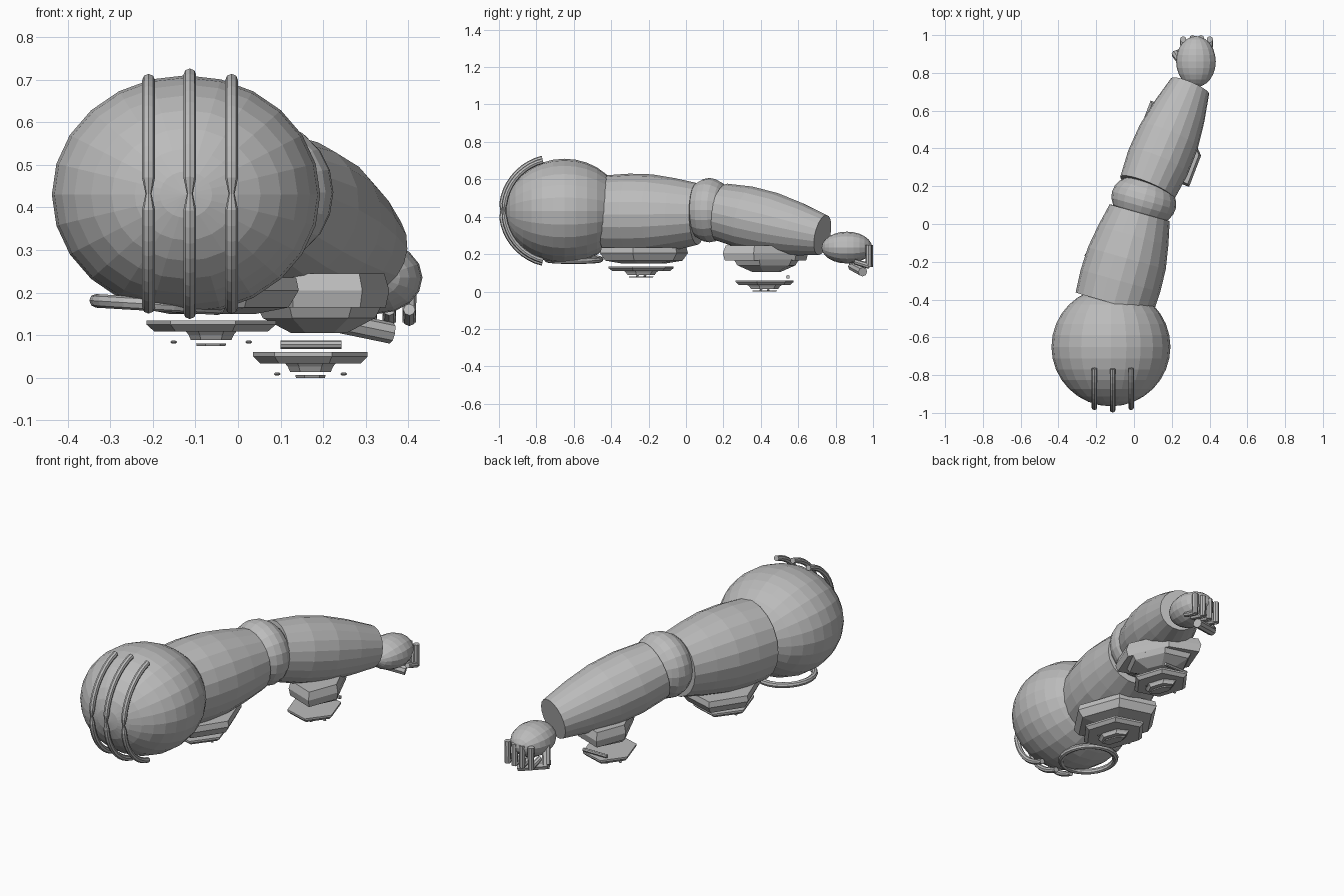
import bpy, bmesh, math
from mathutils import Vector, Matrix

if "Cube" in bpy.data.objects:
    bpy.data.objects.remove(bpy.data.objects["Cube"])

grey = bpy.data.materials.new("plain_grey")
grey.diffuse_color = (0.5, 0.5, 0.5, 1)
grey.use_nodes = True
grey.node_tree.nodes["Principled BSDF"].inputs["Base Color"].default_value = grey.diffuse_color


def finish(name, bm):
    bmesh.ops.recalc_face_normals(bm, faces=bm.faces)
    me = bpy.data.meshes.new(name)
    bm.to_mesh(me)
    bm.free()
    me.materials.append(grey)
    ob = bpy.data.objects.new(name, me)
    bpy.context.collection.objects.link(ob)
    return ob


def skin(name, rings, closed=False):
    """Bridge a list of point rings, capping both ends unless closed."""
    bm = bmesh.new()
    vs = [[bm.verts.new(p) for p in r] for r in rings]
    n = len(vs[0])
    pairs = list(zip(vs, vs[1:])) + ([(vs[-1], vs[0])] if closed else [])
    for a, b in pairs:
        for i in range(n):
            j = (i + 1) % n
            bm.faces.new((a[i], a[j], b[j], b[i]))
    if not closed:
        bm.faces.new(vs[0])
        bm.faces.new(vs[-1])
    return finish(name, bm)


def barrel(name, p0, p1, radii, n=20):
    """Round limb between two points; radii are spread evenly along it."""
    p0, p1 = Vector(p0), Vector(p1)
    rot = (p1 - p0).to_track_quat('Z', 'Y')
    rings = []
    for k, r in enumerate(radii):
        c = p0.lerp(p1, k / (len(radii) - 1))
        rings.append([c + rot @ Vector((r * math.cos(math.tau * i / n),
                                        r * math.sin(math.tau * i / n), 0)) for i in range(n)])
    return skin(name, rings)


def ball(name, c, scale, axis=(0, 1, 0), u=24, v=16):
    """Ellipsoid with its pole on the given axis; last scale value is along it."""
    bm = bmesh.new()
    rot = Vector(axis).to_track_quat('Z', 'Y').to_matrix().to_4x4()
    bmesh.ops.create_uvsphere(bm, u_segments=u, v_segments=v, radius=1,
                              matrix=Matrix.Translation(c) @ rot @ Matrix.Diagonal((*scale, 1)))
    return finish(name, bm)


def hex_plate(name, c, rx, ry, layers, turn):
    """Six-sided plate; layers are (z, scale)."""
    rot = Matrix.Rotation(math.radians(turn), 3, 'Z')
    rings = []
    for z, s in layers:
        ring = []
        for i in range(6):
            a = math.tau * i / 6 + math.pi / 2
            p = rot @ Vector((rx * s * math.cos(a) / 0.866, ry * s * math.sin(a), 0))
            ring.append((c[0] + p.x, c[1] + p.y, z))
        rings.append(ring)
    return skin(name, rings)


# Limb segments and joints
ball("shoulder", (-0.122, -0.65, 0.43), (0.315, 0.28, 0.315))
arm_dir = (0.27, 0.96, 0)
barrel("upper_arm", (-0.105, -0.42, 0.41), (0.03, 0.06, 0.415),
       [0.212, 0.219, 0.214, 0.193, 0.165])
ball("elbow", (0.052, 0.125, 0.435), (0.175, 0.172, 0.13), arm_dir, 20, 12)
barrel("forearm", (0.07, 0.19, 0.425), (0.297, 0.73, 0.302),
       [0.155, 0.17, 0.166, 0.143, 0.109])
ball("palm", (0.328, 0.86, 0.235), (0.105, 0.085, 0.135), (0, 1, 0), 16, 12)

# Fingers hang from the palm and curl back underneath
for i, x in enumerate((0.26, 0.31, 0.355, 0.402)):
    y = 0.977 if i in (0, 3) else 0.983
    barrel(f"finger_{i}", (x, y, 0.25), (x, y, 0.13), [0.017, 0.016], 8)
    barrel(f"fingertip_{i}", (x, y, 0.137), (x, 0.90, 0.16), [0.016, 0.014], 8)
barrel("thumb", (0.215, 0.89, 0.135), (0.36, 0.945, 0.105), [0.025, 0.025], 8)
barrel("thumb_base", (0.22, 0.90, 0.135), (0.25, 0.86, 0.23), [0.022, 0.022], 8)

# Three curved bars over the front of the shoulder
for k, (x, R) in enumerate(((-0.21, 0.275), (-0.113, 0.288), (-0.015, 0.275))):
    rings = []
    for s in range(21):
        t = math.radians(-76 + 152 * s / 20)
        r = 0.007 if s == 10 else 0.015
        ring = []
        for i in range(8):
            a = math.tau * i / 8
            q = R + r * math.cos(a)
            ring.append((x + r * math.sin(a), -0.698 - q * math.cos(t),
                         0.432 + q * math.sin(t)))
        rings.append(ring)
    skin(f"shoulder_bar_{k}", rings)

# Loop under the shoulder, tilted a little
rings = []
for s in range(24):
    t = math.tau * s / 24
    ring = []
    for i in range(8):
        a = math.tau * i / 8
        q = 0.143 + 0.016 * math.cos(a)
        x = q * math.cos(t)
        ring.append((-0.19 + x, -0.6 + q * math.sin(t), 0.172 - 0.06 * x + 0.016 * math.sin(a)))
    rings.append(ring)
skin("shoulder_loop", rings, True)

# Armour plates and the stepped plates floating below them
hex_plate("upper_arm_plate", (-0.06, -0.225), 0.17, 0.25,
          [(0.235, 0.97), (0.205, 1.0), (0.165, 0.88), (0.15, 0.5)], 20)
hex_plate("forearm_plate", (0.19, 0.425), 0.125, 0.25,
          [(0.245, 0.93), (0.205, 1.0), (0.165, 0.95)], 24)
hex_plate("forearm_plate_step", (0.19, 0.43), 0.125, 0.2,
          [(0.17, 0.95), (0.14, 0.85), (0.105, 0.42)], 24)

for name, c, z, s in (("upper", (-0.063, -0.24), 0.075, 1.13), ("lower", (0.17, 0.42), 0.0, 1.0)):
    hex_plate(name + "_float_plate", c, 0.115, 0.162,
              [(z + 0.06, s), (z + 0.05, s), (z + 0.034, 0.88 * s)], 18)
    hex_plate(name + "_float_step", c, 0.042, 0.085,
              [(z + 0.036, 1.15), (z + 0.026, 1.0), (z + 0.014, 0.9)], 18)
    hex_plate(name + "_float_tip", c, 0.026, 0.07, [(z + 0.006, 1), (z, 0.95)], 18)
    # Small rivets either side
    for sx in (-1, 1):
        ball(f"{name}_rivet_{sx}", (c[0] + sx * 0.078 * s, c[1] - sx * 0.02, z + 0.009),
             (0.008, 0.004, 0.008), (0, 1, 0), 8, 6)

# Thin rod below the forearm
barrel("cross_rod", (0.1, 0.545, 0.078), (0.243, 0.545, 0.078), [0.01, 0.01], 8)
